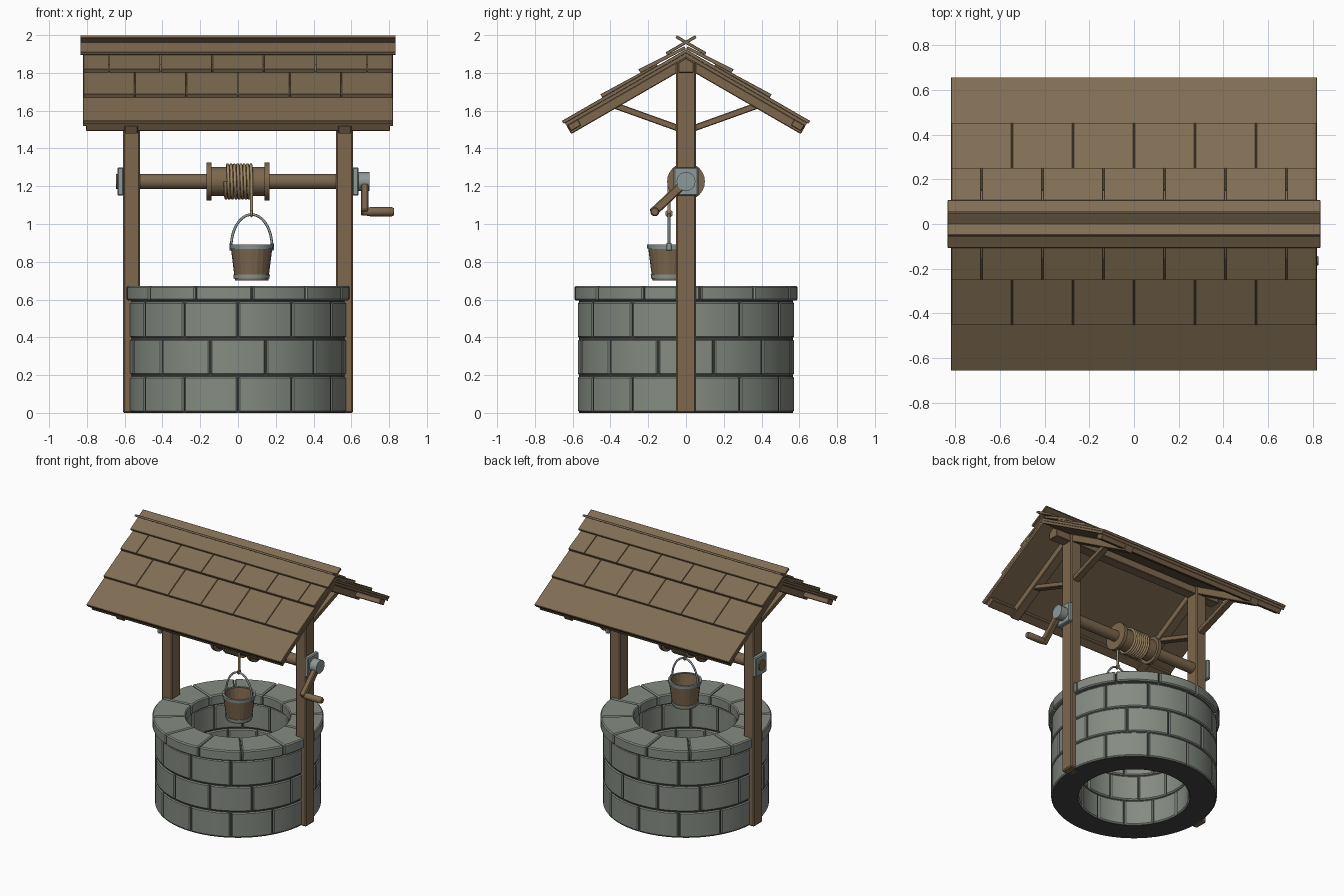
import bpy, bmesh, math
from math import sin, cos, pi, radians

if "Cube" in bpy.data.objects:
    bpy.data.objects.remove(bpy.data.objects["Cube"])

def material(name, rgb):
    m = bpy.data.materials.new(name)
    m.diffuse_color = (*rgb, 1)
    m.use_nodes = True
    m.node_tree.nodes["Principled BSDF"].inputs["Base Color"].default_value = m.diffuse_color
    return m

STONE = material("grey_stone", (0.235, 0.26, 0.225))
MORTAR = material("dark_mortar", (0.055, 0.055, 0.055))
WOOD = material("brown_wood", (0.205, 0.135, 0.075))
SHINGLE = material("shingle_wood", (0.22, 0.155, 0.088))
METAL = material("grey_metal", (0.27, 0.32, 0.31))
ROPE = material("tan_rope", (0.36, 0.25, 0.13))

def finish(name, bm, mat, bevel=0.0, smooth=None):
    bmesh.ops.recalc_face_normals(bm, faces=bm.faces)
    if bevel:
        edges = [e for e in bm.edges if e.calc_face_angle(0) > radians(30)]
        bmesh.ops.bevel(bm, geom=edges, offset=bevel, segments=1, affect='EDGES')
    me = bpy.data.meshes.new(name)
    bm.to_mesh(me)
    bm.free()
    me.materials.append(mat)
    if smooth:
        me.shade_smooth()
        me.set_sharp_from_angle(angle=radians(smooth))
    ob = bpy.data.objects.new(name, me)
    bpy.context.collection.objects.link(ob)
    return ob

def add_prism(bm, pts, x0, x1):
    """Extrude a (y, z) outline from x0 to x1."""
    a = [bm.verts.new((x0, y, z)) for y, z in pts]
    b = [bm.verts.new((x1, y, z)) for y, z in pts]
    bm.faces.new(a)
    bm.faces.new(b)
    n = len(pts)
    for i in range(n):
        j = (i + 1) % n
        bm.faces.new((a[i], a[j], b[j], b[i]))

def prism(name, pts, x0, x1, mat, bevel=0.004):
    bm = bmesh.new()
    add_prism(bm, pts, x0, x1)
    return finish(name, bm, mat, bevel)

def rect(y0, y1, z0, z1):
    return [(y0, z0), (y1, z0), (y1, z1), (y0, z1)]

def bar(p, q, w):
    """Outline of a straight bar of width w between two (y, z) points."""
    d = math.dist(p, q)
    ny, nz = -(q[1] - p[1]) / d * w / 2, (q[0] - p[0]) / d * w / 2
    return [(p[0] + ny, p[1] + nz), (q[0] + ny, q[1] + nz),
            (q[0] - ny, q[1] - nz), (p[0] - ny, p[1] - nz)]

def lathe(name, prof, loc, mat, axis='z', seg=32, closed=False, smooth=35):
    """Revolve (radius, height) points around z or x."""
    bm = bmesh.new()
    rings = []
    for r, h in prof:
        ring = []
        for i in range(seg):
            u, v = r * cos(2 * pi * i / seg), r * sin(2 * pi * i / seg)
            c = (u, v, h) if axis == 'z' else (h, u, v)
            ring.append(bm.verts.new([c[k] + loc[k] for k in range(3)]))
        rings.append(ring)
    for k in range(len(rings) - (0 if closed else 1)):
        a, b = rings[k], rings[(k + 1) % len(rings)]
        for i in range(seg):
            j = (i + 1) % seg
            bm.faces.new((a[i], a[j], b[j], b[i]))
    if not closed:
        bm.faces.new(rings[0])
        bm.faces.new(rings[-1])
    return finish(name, bm, mat, 0, smooth)

def tube(name, pts, r, mat):
    cu = bpy.data.curves.new(name, 'CURVE')
    cu.dimensions = '3D'
    cu.bevel_depth = r
    cu.bevel_resolution = 2
    cu.use_fill_caps = True
    sp = cu.splines.new('POLY')
    sp.points.add(len(pts) - 1)
    for p, c in zip(sp.points, pts):
        p.co = (*c, 1)
    cu.materials.append(mat)
    bpy.context.collection.objects.link(bpy.data.objects.new(name, cu))

# Stone rings: twelve curved blocks per course around a dark mortar core
def stone_course(name, r0, r1, z0, z1, offset, n=12, seg=6):
    bm = bmesh.new()
    gap = 0.003 / r1
    for k in range(n):
        a0 = radians(offset) + 2 * pi * k / n + gap
        a1 = a0 + 2 * pi / n - 2 * gap
        secs = []
        for i in range(seg + 1):
            a = a0 + (a1 - a0) * i / seg
            secs.append([bm.verts.new((r * cos(a), r * sin(a), z))
                         for r, z in ((r0, z0), (r1, z0), (r1, z1), (r0, z1))])
        for s, t in zip(secs, secs[1:]):
            for i in range(4):
                j = (i + 1) % 4
                bm.faces.new((s[i], s[j], t[j], t[i]))
        bm.faces.new(secs[0])
        bm.faces.new(secs[-1])
    finish(name, bm, STONE, 0.008, 25)

for i, off in enumerate((0, 15, 0)):
    stone_course(f"stone_course_{i + 1}", 0.38, 0.573, 0.003 + 0.197 * i, 0.193 + 0.197 * i, off)
stone_course("coping_stones", 0.36, 0.592, 0.594, 0.673, 7.5)
lathe("mortar_core", [(0.388, 0), (0.566, 0), (0.566, 0.62), (0.388, 0.62)], (0, 0, 0),
      MORTAR, seg=72, closed=True)

# Roof: points measured along the slope line (y) and perpendicular to it (n)
def slope(s, y, n):
    return (s * (y + 0.5 * n), 1.925 - 0.577 * y + 0.866 * n)

def band(s, y0, y1, lo0, hi0, lo1, hi1):
    return [slope(s, y0, lo0), slope(s, y1, lo1), slope(s, y1, hi1), slope(s, y0, hi0)]

W = 0.82
for s, side in ((-1, "front"), (1, "back")):
    prism(f"{side}_roof_deck", [(0, 1.884), slope(s, 0.65, -0.035), slope(s, 0.65, -0.018),
                                (0, 1.904)], -W, W, WOOD, 0)
    prism(f"{side}_eave_shingles", band(s, 0, 0.657, -0.018, 0, -0.018, 0), -W, W, SHINGLE, 0.002)
    step = 2 * W / 6
    for row, (shift, outline) in enumerate((
            (0, band(s, 0.15, 0.443, 0, 0.01, 0, 0.02)),
            (0.5, band(s, 0.0, 0.235, 0.002, 0.018, 0.012, 0.034)))):
        bm = bmesh.new()
        for k in range(7):
            a = max(-W, -W + (k - shift) * step)
            b = min(W, -W + (k + 1 - shift) * step)
            if b - a > 0.01:
                add_prism(bm, outline, a + 0.002, b - 0.002)
        finish(f"{side}_shingle_row_{row + 2}", bm, SHINGLE, 0.0015)
    # Crossing ridge boards and the eave rail
    prism(f"{side}_ridge_cap", band(s, -0.068, 0.088, 0.024, 0.04, 0.024, 0.04),
          -0.835, 0.835, SHINGLE, 0.002)
    prism(f"{side}_eave_rail", band(s, 0.59, 0.645, -0.072, -0.034, -0.072, -0.034),
          -0.805, 0.805, WOOD)
prism("ridge_beam", [(-0.04, 1.80), (0.04, 1.80), (0.04, 1.855), (0, 1.88), (-0.04, 1.855)],
      -0.73, 0.73, WOOD)

# Posts with rafters, braces and bearing plates
for m, side in ((-1, "left"), (1, "right")):
    prism(f"{side}_post", rect(-0.052, 0.052, 0, 1.86), m * 0.52, m * 0.61, WOOD, 0.008)
    prism(f"{side}_bearing_plate", rect(-0.065, 0.065, 1.15, 1.30), m * 0.605, m * 0.638, METAL, 0.006)
    for s, f in ((-1, "front"), (1, "back")):
        prism(f"{side}_{f}_rafter", band(s, 0, 0.65, -0.085, -0.034, -0.085, -0.034),
              m * 0.53, m * 0.6, WOOD)
        prism(f"{side}_{f}_brace", bar((s * 0.03, 1.503), (s * 0.39, 1.632), 0.034),
              m * 0.54, m * 0.59, WOOD)

# Windlass: axle, drum and end flanges
AX = (0, 0, 1.225)
lathe("axle", [(0.04, -0.645), (0.04, 0.66)], AX, WOOD, 'x', 20)
lathe("drum", [(0.078, -0.15), (0.078, 0.15)], AX, WOOD, 'x', 24)
for m, side in ((-1, "left"), (1, "right")):
    lathe(f"{side}_drum_flange", [(0.1, m * 0.14), (0.1, m * 0.166)], AX, WOOD, 'x', 24)

# Crank
lathe("crank_hub", [(0.05, 0.63), (0.05, 0.695)], AX, METAL, 'x', 20)
prism("crank_arm", bar((-0.005, 1.22), (-0.178, 1.058), 0.046), 0.65, 0.69, WOOD, 0.006)
lathe("crank_handle", [(0.018, 0.66), (0.024, 0.70), (0.024, 0.815), (0.018, 0.827)],
      (0, -0.165, 1.065), WOOD, 'x', 16)

# Rope wound on the drum, dropping to the bucket
BX, BY = 0.072, -0.09
N = 8 * 20
rope = [(-0.068 + (BX + 0.068) * i / N, -0.088 * cos(2 * pi * (N - i) / 20),
         1.225 + 0.088 * sin(2 * pi * (N - i) / 20)) for i in range(N + 1)]
tube("rope", rope + [(BX, BY, 1.15), (BX, BY, 1.05)], 0.0085, ROPE)
tube("rope_knot", [(BX, BY + 0.014 * cos(a * pi / 6), 1.055 + 0.014 * sin(a * pi / 6))
                   for a in range(13)], 0.006, ROPE)

# Bucket with hoops, ears and bail
lathe("bucket", [(0.088, 0.70), (0.112, 0.89), (0.098, 0.89), (0.076, 0.722), (0.001, 0.722),
                 (0.001, 0.70)], (BX, BY, 0), WOOD, 'z', 20, True, 15)
for name, r, z, h in (("upper_hoop", 0.1105, 0.868, 0.024), ("lower_hoop", 0.0905, 0.712, 0.02)):
    lathe(name, [(r - 0.006, z), (r + 0.004, z), (r + 0.004 + h * 0.126, z + h),
                 (r - 0.004, z + h)], (BX, BY, 0), METAL, 'z', 20, True)
for m, side in ((-1, "left"), (1, "right")):
    x = BX + m * 0.112
    prism(f"{side}_bucket_ear", rect(BY - 0.014, BY + 0.014, 0.86, 0.9), x - 0.006, x + 0.006, METAL, 0.003)
tube("bucket_bail", [(BX + 0.108 * cos(a * pi / 24), BY, 0.88 + 0.17 * sin(a * pi / 24))
                     for a in range(25)], 0.007, METAL)
